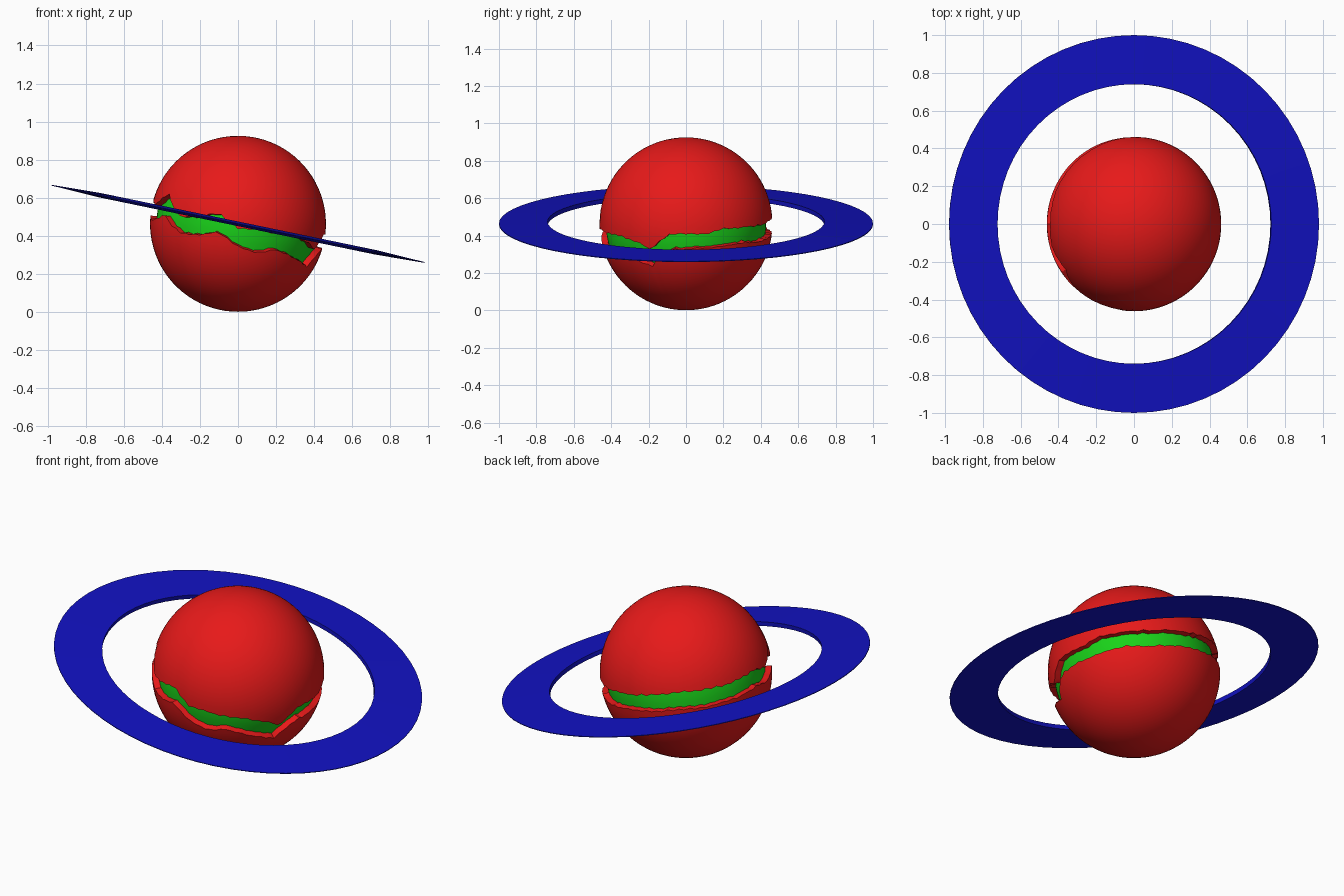
import bpy, bmesh, math, random
from mathutils import Matrix

if "Cube" in bpy.data.objects:
    bpy.data.objects.remove(bpy.data.objects["Cube"])

random.seed(4)
CENTRE_Z, R, R_CORE = 0.463, 0.462, 0.428
SEGS, ROWS = 96, 22

# crack outline: azimuth in degrees, upper edge height, lower edge height (from the sphere centre)
CRACK = [(-165, .100, .020), (-157, .120, .030), (-147, .160, .050), (-140, .100, .000),
         (-131, .035, -.050), (-116, .040, -.055), (-103, .058, -.045), (-90, -.025, -.118),
         (-77, -.035, -.155), (-64, -.053, -.135), (-49, -.065, -.172), (-34, -.100, -.210),
         (-26, -.135, -.225), (-18, -.095, -.165), (-10, -.055, -.138), (15, -.055, -.130),
         (24, -.030, -.120), (45, -.015, -.100), (60, -.008, -.098), (85, .030, -.060),
         (119, .090, -.010), (159, .112, .020), (180, .130, .040), (195, .100, .020)]


def material(name, rgb):
    m = bpy.data.materials.new(name)
    m.diffuse_color = (*rgb, 1)
    m.use_nodes = True
    m.node_tree.nodes["Principled BSDF"].inputs["Base Color"].default_value = m.diffuse_color
    return m


red = material("red", (0.8, 0.01, 0.01))
green = material("green", (0.01, 0.65, 0.01))
blue = material("blue", (0.006, 0.006, 0.55))


def crack_at(az):
    for (a0, u0, l0), (a1, u1, l1) in zip(CRACK, CRACK[1:]):
        if a0 <= az <= a1:
            t = (az - a0) / (a1 - a0)
            return u0 + (u1 - u0) * t, l0 + (l1 - l0) * t


def finish(bm, name, mats):
    bmesh.ops.recalc_face_normals(bm, faces=bm.faces)
    me = bpy.data.meshes.new(name)
    bm.to_mesh(me)
    bm.free()
    for m in mats:
        me.materials.append(m)
    ob = bpy.data.objects.new(name, me)
    bpy.context.collection.objects.link(ob)
    ob.location.z = CENTRE_Z
    bpy.context.view_layer.objects.active = ob
    ob.select_set(True)
    bpy.ops.object.shade_smooth_by_angle(angle=math.radians(30))
    ob.select_set(False)
    return ob


# planet: two shells with a jagged sunken green band between them
bm = bmesh.new()
top, bottom = bm.verts.new((0, 0, R)), bm.verts.new((0, 0, -R))
columns = []
for s in range(SEGS):
    az = -165 + 360 * s / SEGS
    up, low = crack_at(az)
    jag = 0.006 if s % 2 else -0.006
    up = math.asin((up + jag * random.random()) / R)
    low = math.asin((low - jag * random.random()) / R)
    half = math.pi / 2
    path = [(R, half + (up - half) * i / ROWS) for i in range(1, ROWS + 1)]
    path += [(R_CORE, up + (low - up) * i / 3) for i in range(4)]
    path += [(R, low + (-half - low) * i / ROWS) for i in range(ROWS)]
    a = math.radians(az)
    columns.append([bm.verts.new((r * math.cos(t) * math.cos(a), r * math.cos(t) * math.sin(a),
                                  r * math.sin(t))) for r, t in path])
for s in range(SEGS):
    c, d = columns[s], columns[(s + 1) % SEGS]
    bm.faces.new((top, c[0], d[0]))
    bm.faces.new((bottom, d[-1], c[-1]))
    for i in range(len(c) - 1):
        f = bm.faces.new((c[i], c[i + 1], d[i + 1], d[i]))
        f.material_index = 1 if ROWS <= i < ROWS + 3 else 0
finish(bm, "cracked_planet", [red, green])

# ring: thin wedge section spun round, thicker at the inner edge, tilted down to +x
bm = bmesh.new()
section = [(0.74, 0.012), (1.0, 0.002), (1.0, -0.002), (0.74, -0.012)]
verts = [bm.verts.new((x, 0, z)) for x, z in section]
edges = [bm.edges.new((verts[i], verts[(i + 1) % 4])) for i in range(4)]
bmesh.ops.spin(bm, geom=verts + edges, cent=(0, 0, 0), axis=(0, 0, 1),
               angle=math.tau, steps=64, use_merge=True)
bmesh.ops.remove_doubles(bm, verts=bm.verts, dist=1e-4)
bmesh.ops.transform(bm, matrix=Matrix.Rotation(math.radians(11.7), 4, 'Y'), verts=bm.verts)
finish(bm, "orbit_ring", [blue])
